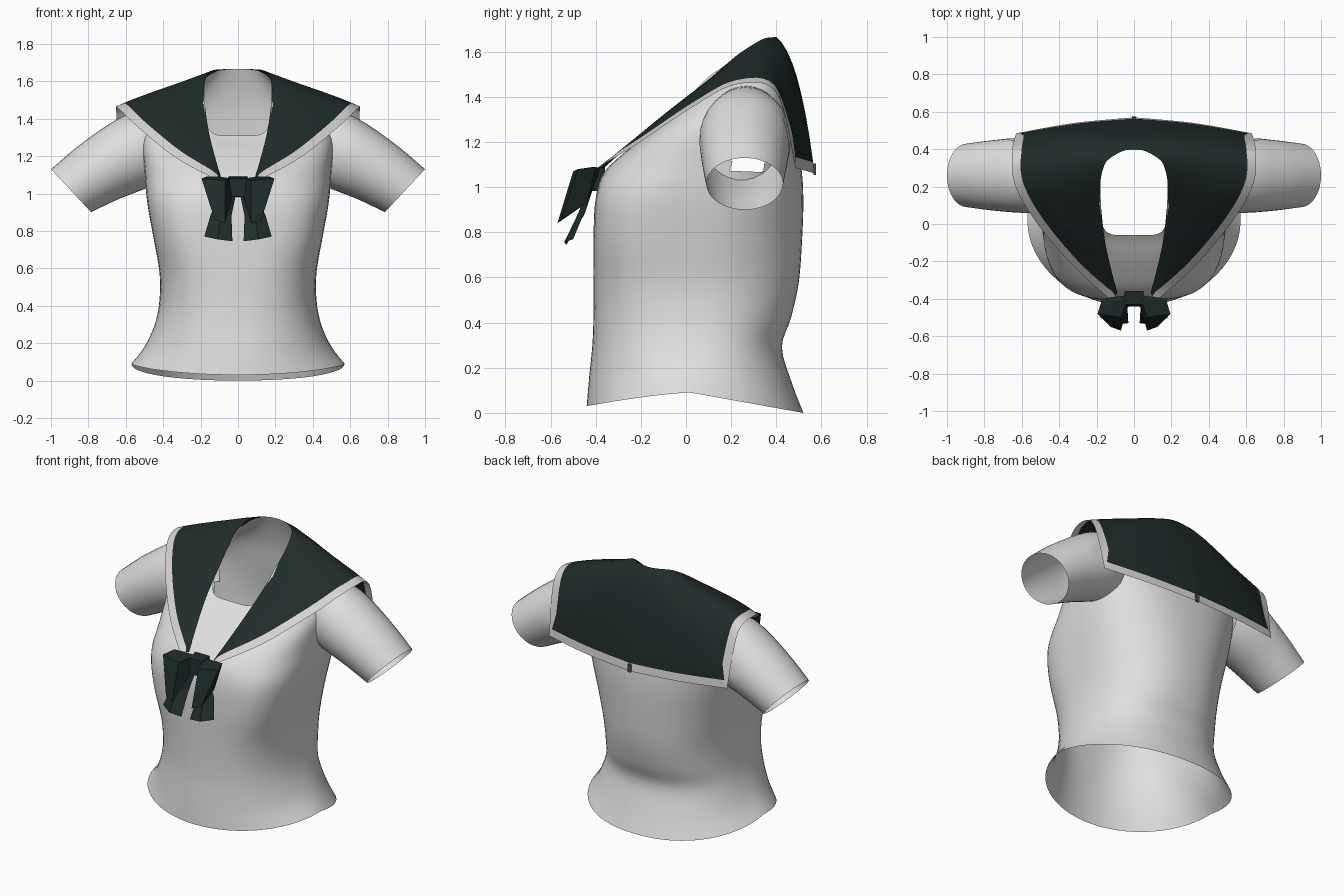
import bpy, bmesh, math
from mathutils import Vector
from mathutils.bvhtree import BVHTree

if "Cube" in bpy.data.objects:
    bpy.data.objects.remove(bpy.data.objects["Cube"])


def material(name, rgb):
    m = bpy.data.materials.new(name)
    m.diffuse_color = (*rgb, 1)
    m.use_nodes = True
    m.node_tree.nodes["Principled BSDF"].inputs["Base Color"].default_value = m.diffuse_color
    return m


WHITE = material("shirt white", (0.74, 0.74, 0.74))
TRIM = material("trim white", (0.68, 0.65, 0.65))
GREEN = material("dark green", (0.014, 0.025, 0.024))
SLATE = material("slate", (0.07, 0.07, 0.10))


def make_object(name, bm, mats, smooth=True):
    bmesh.ops.recalc_face_normals(bm, faces=bm.faces)
    for f in bm.faces:
        f.smooth = smooth
    me = bpy.data.meshes.new(name)
    bm.to_mesh(me)
    bm.free()
    for m in mats:
        me.materials.append(m)
    ob = bpy.data.objects.new(name, me)
    bpy.context.collection.objects.link(ob)
    return ob


def spline(pts, n, corner=None):
    """Catmull-Rom through tuples, n steps per span, optional sharp corner index."""
    out = []
    for i in range(len(pts) - 1):
        p1, p2 = Vector(pts[i]), Vector(pts[i + 1])
        p0 = Vector(pts[i - 1]) if i > 0 and i != corner else p1
        p3 = Vector(pts[i + 2]) if i + 2 < len(pts) and i + 1 != corner else p2
        for k in range(n):
            t = k / n
            out.append(0.5 * (2 * p1 + (p2 - p0) * t + (2 * p0 - 5 * p1 + 4 * p2 - p3) * t ** 2
                              + (3 * p1 - p0 - 3 * p2 + p3) * t ** 3))
    return out + [Vector(pts[-1])]


def grid(bm, rows, closed):
    """Skin rows of points with quads, returning faces per row gap."""
    vs = [[bm.verts.new(p) for p in r] for r in rows]
    strips = []
    for a, b in zip(vs, vs[1:]):
        n = len(a)
        strips.append([bm.faces.new((a[i], a[(i + 1) % n], b[(i + 1) % n], b[i]))
                       for i in range(n if closed else n - 1)])
    return strips


# Collar: inner neck line, middle line and outer edge, from front tie to centre back
inner = [(.09, -.37, 1.08), (.15, -.12, 1.30), (.175, .08, 1.46), (.18, .22, 1.58),
         (.16, .31, 1.64), (.13, .35, 1.66), (.06, .39, 1.665), (0, .40, 1.665)]
middle = [(.105, -.39, 1.085), (.24, -.165, 1.265), (.36, .055, 1.43), (.42, .22, 1.53),
          (.42, .36, 1.55), (.42, .45, 1.45), (.20, .485, 1.48), (0, .495, 1.475)]
outer = [(.12, -.41, 1.075), (.33, -.22, 1.19), (.53, .02, 1.35), (.64, .22, 1.455),
         (.65, .40, 1.42), (.63, .485, 1.085), (.32, .54, 1.07), (0, .57, 1.06)]
STEP, ROWS = 6, 9
rim = spline(outer, STEP, 5)
columns = []
for i, (a, m, b) in enumerate(zip(spline(inner, STEP), spline(middle, STEP), rim)):
    ctrl = 2 * m - (a + b) / 2
    # trim keeps an even width measured square to the rim
    j = min(i, len(rim) - 2)
    across = (b - ctrl).normalized().cross((rim[j + 1] - rim[j]).normalized()).length
    edge = max(0.35, 1 - 0.05 / max(across, .4) / max((b - ctrl).length * 2, 0.01))
    ss = [edge * k / (ROWS - 1) for k in range(ROWS)] + [1]
    columns.append([(1 - s) ** 2 * a + 2 * s * (1 - s) * ctrl + s * s * b for s in ss])
mirrored = [[Vector((-p.x, p.y, p.z)) for p in c] for c in reversed(columns[:-1])]
bm = bmesh.new()
strips = grid(bm, list(zip(*(columns + mirrored))), False)
for f in strips[-1]:
    f.material_index = 1
tree = BVHTree.FromBMesh(bm)
make_object("sailor_collar", bm, [GREEN, TRIM])


def tuck(verts):
    """Keep cloth just beneath the collar."""
    gap = 0.014
    for v in verts:
        if v.co.z < 1.03:
            continue
        d, reach = (Vector((0, -1, 0)), .08) if v.co.y > .4 else (Vector((0, 0, -1)), .15)
        hit = tree.ray_cast(v.co - d * gap, d, reach)[0]
        if hit:
            v.co = hit + d * gap


# Shirt body: rings of half width, front/middle/back y, front/side/back z,
# front squareness, back squareness
rings = [(.57, -.44, .02, .52, .03, .09, .00, 2.0, 2.15),
         (.50, -.43, .03, .47, .15, .18, .13, 2.1, 2.2),
         (.445, -.415, .04, .425, .30, .30, .29, 2.3, 2.3),
         (.42, -.41, .05, .465, .43, .43, .42, 2.5, 2.3),
         (.42, -.41, .05, .50, .58, .58, .58, 2.8, 2.3),
         (.455, -.41, .07, .515, .78, .78, .78, 3.4, 2.3),
         (.485, -.40, .10, .52, .95, .95, .95, 3.4, 2.4),
         (.50, -.36, .15, .51, 1.07, 1.12, 1.10, 2.7, 2.5),
         (.51, -.24, .22, .48, 1.18, 1.32, 1.30, 2.5, 2.5),
         (.42, -.16, .24, .46, 1.24, 1.45, 1.45, 2.5, 2.5),
         (.28, -.10, .24, .43, 1.28, 1.52, 1.57, 3.5, 2.5),
         (.178, -.06, .24, .397, 1.31, 1.585, 1.665, 6.0, 2.5)]
SIDES = 64
body_rows = []
for w, yf, yc, yb, zf, zs, zb, nf, nb in spline(rings, 4):
    row = []
    for k in range(SIDES):
        ang = 2 * math.pi * k / SIDES
        c, s = math.cos(ang), math.sin(ang)
        n = nf if s < 0 else nb
        C = math.copysign(abs(c) ** (2 / n), c)
        S = abs(s) ** (2 / n)
        y_end, z_end, bend = (yf, zf, 1.4) if s < 0 else (yb, zb, 1.0)
        row.append((w * C, yc + (y_end - yc) * S, zs + (z_end - zs) * S ** bend))
    body_rows.append(row)
bm = bmesh.new()
grid(bm, body_rows, True)
bm.verts.ensure_lookup_table()
tuck(bm.verts[:-SIDES])
# open the armholes
holes = []
for f in bm.faces:
    p = f.calc_center_median()
    if abs(p.x) > .36 and ((p.y - .265) / .14) ** 2 + ((p.z - 1.23) / .165) ** 2 < 1:
        holes.append(f)
bmesh.ops.delete(bm, geom=holes, context='FACES')
make_object("shirt_body", bm, [WHITE])

# Sleeves: rings of top x/z, bottom x/z, front and back y
cuffs = [(.40, 1.45, .43, 1.05, .09, .44),
         (.60, 1.42, .51, 1.02, .06, .465),
         (.82, 1.28, .65, .965, .07, .45),
         (1.0, 1.13, .785, .90, .09, .43)]
for side, label in ((1, "left"), (-1, "right")):
    rows = []
    for tx, tz, bx, bz, yf, yb in spline(cuffs, 5):
        row = []
        for k in range(32):
            ang = 2 * math.pi * k / 32
            h, d = math.cos(ang) / 2, math.sin(ang) / 2
            row.append((side * ((tx + bx) / 2 + (tx - bx) * h), (yf + yb) / 2 + (yb - yf) * d,
                        (tz + bz) / 2 + (tz - bz) * h))
        rows.append(row)
    bm = bmesh.new()
    grid(bm, rows, True)
    tuck(bm.verts)
    make_object(label + "_sleeve", bm, [WHITE])


# Bow: faceted hulls for loops and knot, folded strips for tails
def hull(name, pts, mat):
    bm = bmesh.new()
    for p in pts:
        bm.verts.new(p)
    bmesh.ops.convex_hull(bm, input=bm.verts)
    make_object(name, bm, [mat], False)


loop = [(.03, -.38, 1.08), (.03, -.43, .99), (.10, -.41, 1.09), (.17, -.40, 1.09),
        (.195, -.48, 1.08), (.14, -.44, .93), (.125, -.55, .86), (.07, -.57, .84),
        (.07, -.50, 1.07)]
tail = [[(.01, -.41, 1.0), (.04, -.43, 1.0), (.07, -.41, 1.0)],
        [(.035, -.45, .88), (.09, -.48, .88), (.145, -.45, .89)],
        [(.03, -.53, .745), (.11, -.54, .755), (.18, -.50, .77)]]
for side, label in ((1, "left"), (-1, "right")):
    hull("bow_loop_" + label, [(side * x, y, z) for x, y, z in loop], GREEN)
    bm = bmesh.new()
    grid(bm, [[(side * x, y, z) for x, y, z in r] for r in tail], False)
    make_object("bow_tail_" + label, bm, [GREEN], False)
hull("bow_knot", [(x * w, y, z) for x in (-1, 1)
                  for w, y, z in ((.05, -.36, 1.09), (.05, -.36, .98), (.045, -.43, 1.08),
                                  (.045, -.44, .985), (.055, -.42, 1.03))], GREEN)

# Small stitched tab at the centre back of the collar
hull("back_tab", [(x, y, z) for x in (-.012, .012) for y in (.566, .575)
                  for z in (1.055, 1.105)], SLATE)
